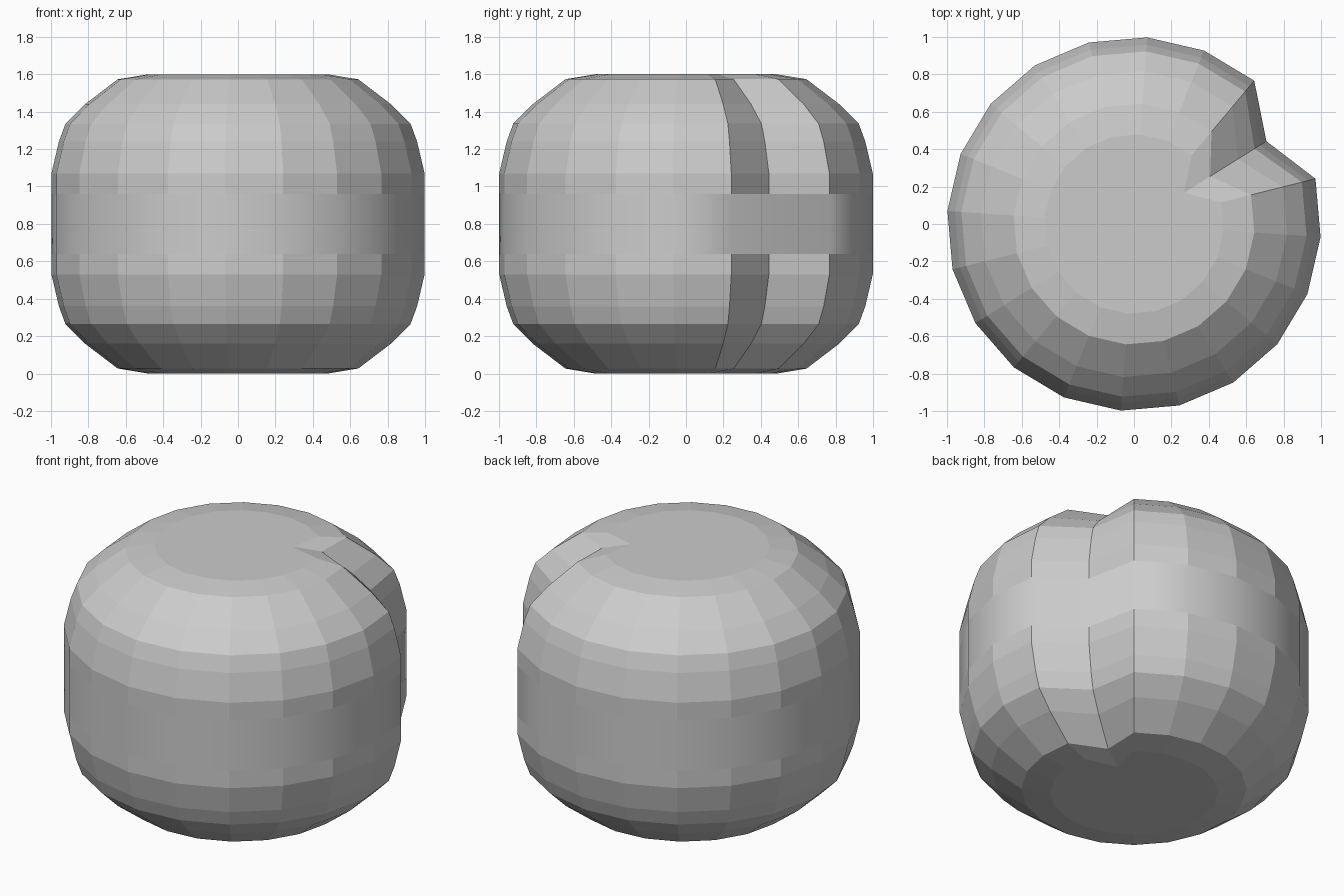
import bpy, bmesh, math

if "Cube" in bpy.data.objects:
    bpy.data.objects.remove(bpy.data.objects["Cube"])

SIDES = 20
NOTCH = 3            # column pulled inward to form the vertical groove
NOTCH_DEPTH = 0.165
MID = 0.8

# upper half profile (radius, height), mirrored about the middle
upper = [(1.0, 0.96), (1.0, 1.07), (0.96, 1.24), (0.925, 1.335),
         (0.82, 1.44), (0.645, 1.573), (0.48, 1.6)]
profile = [(r, 2 * MID - z) for r, z in reversed(upper)] + upper

bm = bmesh.new()


def ring(radius, z):
    verts = []
    for i in range(SIDES):
        a = math.radians(86 - 18 * (SIDES - i))
        r = radius - (NOTCH_DEPTH if i == (SIDES - NOTCH) else 0)
        verts.append(bm.verts.new((r * math.cos(a), r * math.sin(a), z)))
    return verts


# angles run 86, 104, ... so column SIDES - 3 lies at 32 degrees
rings = [ring(r, z) for r, z in profile]

# side rows; the middle belt is smooth, the rest is flat
belt = len(upper) - 1
for k in range(len(rings) - 1):
    lo, hi = rings[k], rings[k + 1]
    for i in range(SIDES):
        j = (i + 1) % SIDES
        f = bm.faces.new((lo[i], lo[j], hi[j], hi[i]))
        f.smooth = (k == belt)

# caps
bm.faces.new(rings[-1])
bm.faces.new(list(reversed(rings[0])))
bmesh.ops.recalc_face_normals(bm, faces=bm.faces[:])

# keep the belt's shading separate from the flat rows
for e in bm.edges:
    if len({f.smooth for f in e.link_faces}) > 1:
        e.smooth = False

mesh = bpy.data.meshes.new("notched_barrel")
bm.to_mesh(mesh)
bm.free()
obj = bpy.data.objects.new("notched_barrel", mesh)
bpy.context.collection.objects.link(obj)
